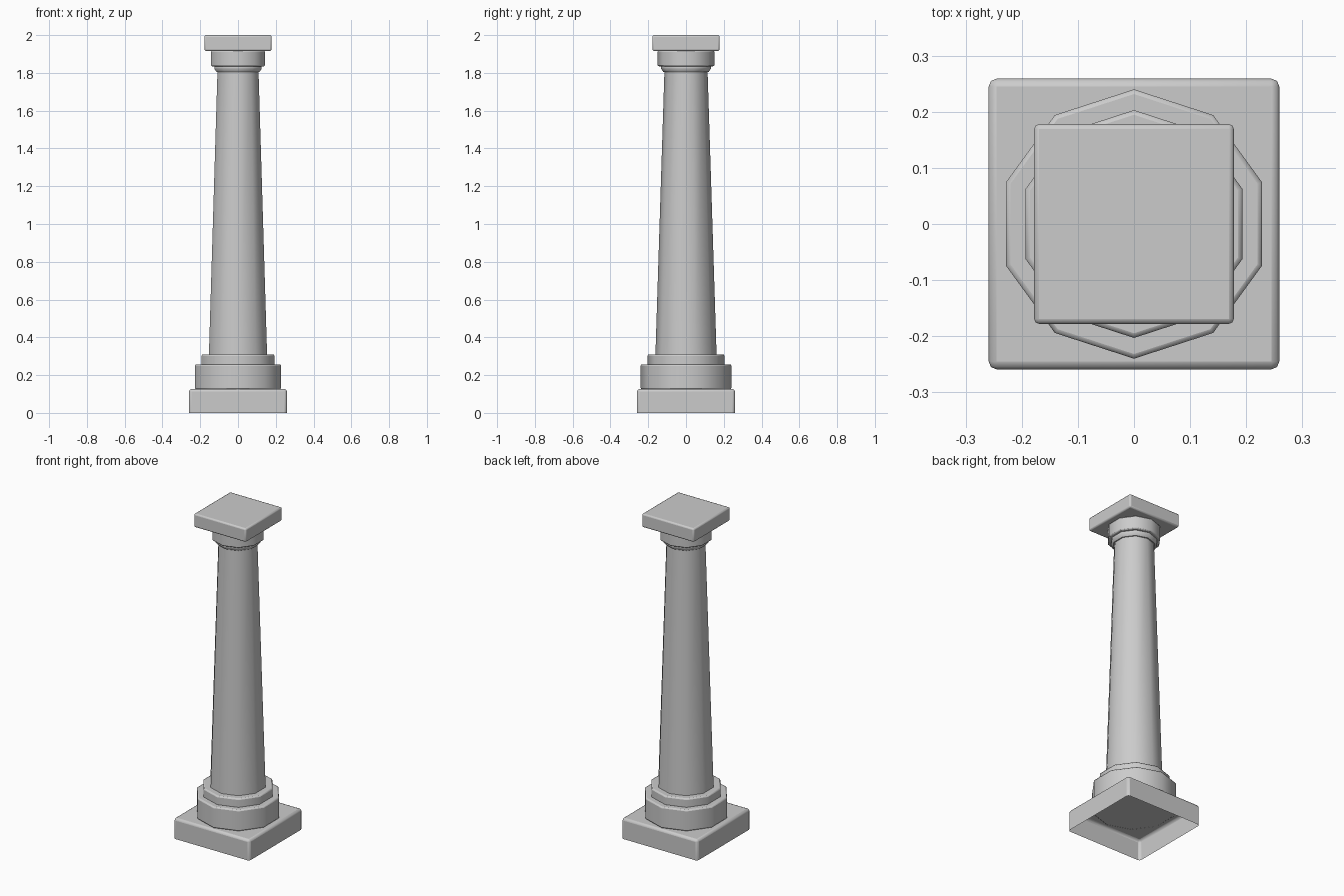
import bpy, bmesh, math

if "Cube" in bpy.data.objects:
    bpy.data.objects.remove(bpy.data.objects["Cube"])

SIDES = 10


def finish(name, bm, bevel=0):
    bmesh.ops.recalc_face_normals(bm, faces=bm.faces)
    mesh = bpy.data.meshes.new(name)
    bm.to_mesh(mesh)
    bm.free()
    ob = bpy.data.objects.new(name, mesh)
    bpy.context.collection.objects.link(ob)
    if bevel:
        mod = ob.modifiers.new("soft_edges", 'BEVEL')
        mod.width = bevel
        mod.segments = 2
        mod.limit_method = 'ANGLE'
        mod.angle_limit = math.radians(45)
    bpy.ops.object.select_all(action='DESELECT')
    ob.select_set(True)
    bpy.context.view_layer.objects.active = ob
    bpy.ops.object.shade_smooth_by_angle(angle=math.radians(40))
    return ob


def slab(name, half, z0, z1, bevel, open_bottom=False):
    """Square block, optionally hollow underneath."""
    bm = bmesh.new()
    bmesh.ops.create_cube(bm, size=1)
    for v in bm.verts:
        v.co = (v.co.x * 2 * half, v.co.y * 2 * half, z0 if v.co.z < 0 else z1)
    bmesh.ops.recalc_face_normals(bm, faces=bm.faces)
    if open_bottom:
        low = [f for f in bm.faces if f.normal.z < -0.9]
        bmesh.ops.delete(bm, geom=low, context='FACES')
    finish(name, bm, bevel)


def drum(name, profile, bevel=0):
    """Ten-sided turned part from (radius, z) points, a corner facing +y."""
    bm = bmesh.new()
    rings = []
    for r, z in profile:
        ring = []
        for i in range(SIDES):
            a = math.pi / 2 + 2 * math.pi * i / SIDES
            ring.append(bm.verts.new((r * math.cos(a), r * math.sin(a), z)))
        rings.append(ring)
    for lo, hi in zip(rings, rings[1:]):
        for i in range(SIDES):
            j = (i + 1) % SIDES
            bm.faces.new((lo[i], lo[j], hi[j], hi[i]))
    bm.faces.new(rings[0][::-1])
    bm.faces.new(rings[-1])
    finish(name, bm, bevel)


# Base
slab("plinth", 0.259, 0.0, 0.127, 0.014, open_bottom=True)
drum("base_lower_ring", [(0.24, 0.125), (0.24, 0.257)], 0.008)
drum("base_upper_ring", [(0.203, 0.25), (0.203, 0.31)], 0.008)

# Tapered shaft
drum("shaft", [(0.162, 0.305), (0.114, 1.815)])

# Capital
drum("neck_ring", [(0.121, 1.806), (0.132, 1.822), (0.132, 1.833), (0.125, 1.842)])
drum("echinus", [(0.15, 1.835), (0.15, 1.917)], 0.006)
slab("abacus", 0.178, 1.916, 2.0, 0.009)
